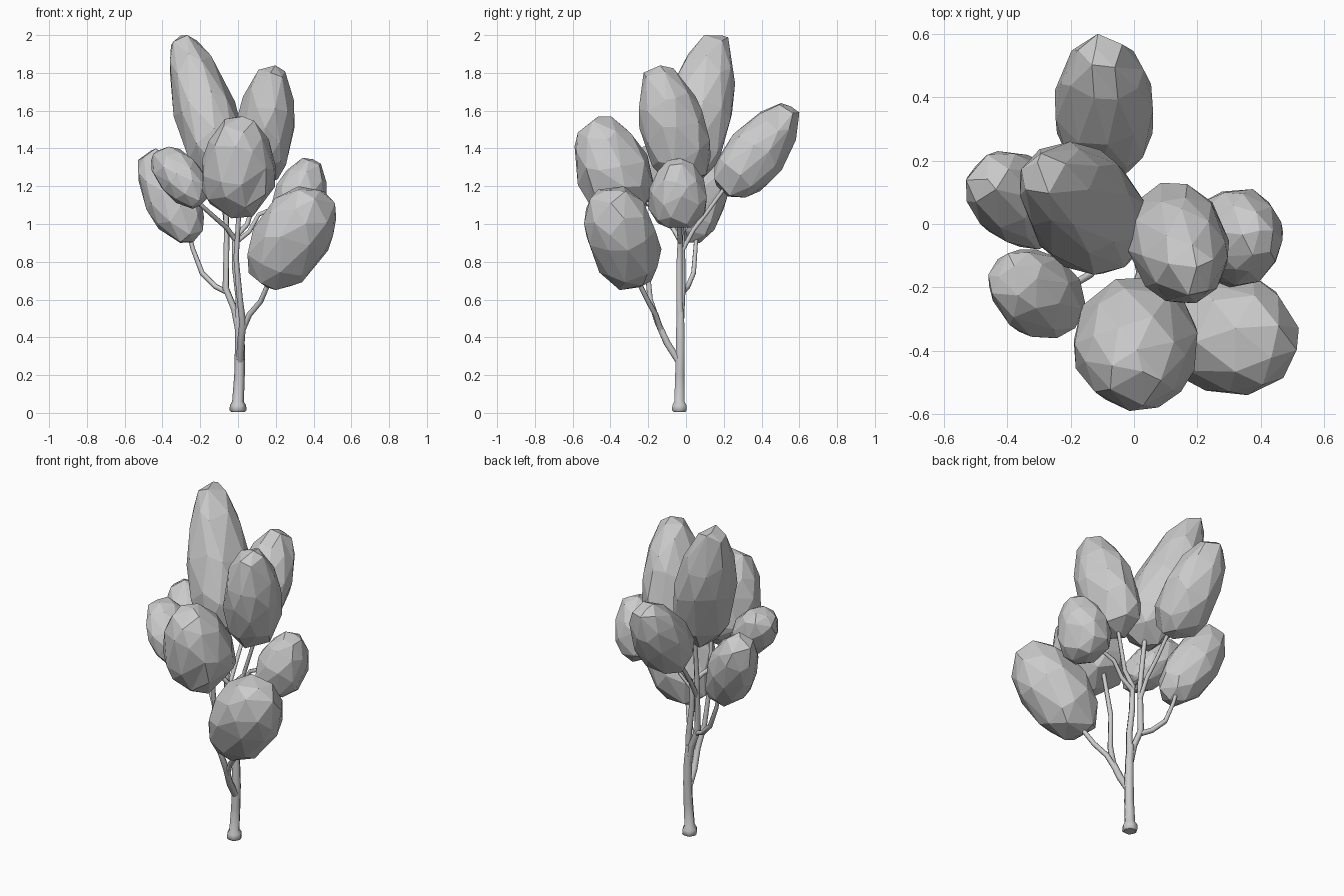
import bpy, bmesh, random
from mathutils import Vector

random.seed(7)
cube = bpy.data.objects.get("Cube")
if cube:
    bpy.data.objects.remove(cube, do_unlink=True)

# One plain grey for the whole tree
grey = bpy.data.materials.new("plain_grey")
grey.use_nodes = True
grey.diffuse_color = (0.6, 0.6, 0.6, 1)
grey.node_tree.nodes["Principled BSDF"].inputs["Base Color"].default_value = (0.6, 0.6, 0.6, 1)


def branch(name, points):
    """Tapered tube through (x, y, z, radius) points."""
    curve = bpy.data.curves.new(name, "CURVE")
    curve.dimensions = "3D"
    curve.bevel_depth = 1
    curve.bevel_resolution = 1
    curve.use_fill_caps = True
    spline = curve.splines.new("POLY")
    spline.points.add(len(points) - 1)
    for p, (x, y, z, r) in zip(spline.points, points):
        p.co = (x, y, z, 1)
        p.radius = r
    obj = bpy.data.objects.new(name, curve)
    bpy.context.collection.objects.link(obj)
    curve.materials.append(grey)
    bpy.ops.object.select_all(action="DESELECT")
    obj.select_set(True)
    bpy.context.view_layer.objects.active = obj
    bpy.ops.object.convert(target="MESH")
    obj.data.shade_flat()


def foliage(name, low, high, bottom, top, radius, taper):
    """Faceted egg along bottom-top, fitted to the box low-high."""
    axis = Vector(top) - Vector(bottom)
    turn = axis.to_track_quat("Z", "Y")
    bm = bmesh.new()
    bmesh.ops.create_icosphere(bm, subdivisions=2, radius=1)
    for v in bm.verts:
        c = v.co + Vector(random.uniform(-0.14, 0.14) for _ in range(3))
        c.normalize()
        c.z = max(-0.94, min(0.93, c.z))
        width = radius * (1 - taper * c.z)
        v.co = turn @ Vector((c.x * width, c.y * width, c.z * axis.length / 2))
    for i in range(3):
        small = min(v.co[i] for v in bm.verts)
        size = max(v.co[i] for v in bm.verts) - small
        for v in bm.verts:
            v.co[i] = low[i] + (v.co[i] - small) / size * (high[i] - low[i])
    bmesh.ops.dissolve_limit(bm, angle_limit=0.22, verts=bm.verts, edges=bm.edges)
    mesh = bpy.data.meshes.new(name)
    bm.to_mesh(mesh)
    bm.free()
    mesh.materials.append(grey)
    bpy.context.collection.objects.link(bpy.data.objects.new(name, mesh))


# Trunk with flared foot
branch("trunk", [(0, -.035, .005, .036), (0, -.035, .015, .045), (0, -.035, .04, .043),
                 (0, -.035, .06, .031), (.008, -.033, .2, .028), (.01, -.03, .32, .027),
                 (.008, -.03, .45, .025), (0, -.03, .55, .021)])

# Main stems
branch("left_stem", [(.005, -.03, .42, .018), (-.02, -.025, .55, .018), (-.065, -.02, .66, .018),
                     (-.06, -.02, .95, .015), (-.07, .02, 1.3, .012)])
branch("centre_stem", [(.005, -.03, .45, .02), (.005, -.035, .62, .019), (-.015, -.035, .78, .018),
                       (-.015, -.03, .93, .016), (.05, -.02, 1.0, .013), (.12, 0, 1.25, .011)])
branch("front_stem", [(.01, -.03, .26, .02), (.015, -.1, .37, .02), (.025, -.15, .48, .018),
                      (.01, -.19, .6, .016), (-.01, -.21, .82, .014), (.01, -.26, 1.15, .012)])

# Side branches
branch("low_right_branch", [(.02, -.13, .43, .016), (.06, -.16, .52, .015), (.12, -.2, .59, .014),
                            (.15, -.235, .66, .013), (.19, -.27, .74, .011)])
branch("right_branch", [(-.015, -.03, .9, .014), (.06, -.035, .96, .013), (.11, -.04, 1.05, .012),
                        (.27, -.05, 1.12, .011)])
branch("front_left_branch", [(-.01, -.03, .91, .014), (-.06, -.07, .98, .013),
                             (-.14, -.16, 1.05, .012), (-.24, -.22, 1.14, .011)])
branch("left_branch", [(-.06, -.02, .64, .015), (-.12, .01, .67, .015), (-.19, .04, .74, .014),
                       (-.24, .05, .87, .012), (-.27, .06, 1.0, .011)])
branch("back_branch", [(-.06, -.02, .86, .014), (-.06, .04, .97, .013), (-.07, .11, 1.06, .012),
                       (-.08, .24, 1.24, .011)])

# Foliage clumps
foliage("tall_back_foliage", (-.36, -.16, 1.2), (.04, .26, 2), (.01, -.05, 1.2), (-.26, .15, 2), .17, .25)
foliage("tall_right_foliage", (-.02, -.25, 1.2), (.3, .13, 1.84), (.1, .02, 1.2), (.2, -.15, 1.84), .16, .15)
foliage("front_foliage", (-.19, -.59, 1.03), (.2, -.17, 1.57), (.01, -.28, 1.03), (.02, -.47, 1.57), .19, .18)
foliage("low_right_foliage", (.05, -.54, .65), (.52, -.13, 1.2), (.17, -.26, .65), (.42, -.41, 1.2), .18, 0)
foliage("right_foliage", (.18, -.2, .98), (.47, .11, 1.35), (.26, -.05, .98), (.39, -.04, 1.35), .14, .25)
foliage("front_left_foliage", (-.46, -.36, 1.08), (-.15, -.08, 1.41), (-.19, -.27, 1.1), (-.41, -.17, 1.4), .11, 0)
foliage("left_foliage", (-.53, -.08, .9), (-.18, .23, 1.4), (-.25, .02, .9), (-.47, .16, 1.4), .13, .05)
foliage("back_foliage", (-.25, .15, 1.14), (.06, .6, 1.64), (-.08, .23, 1.15), (-.1, .54, 1.64), .14, .18)
